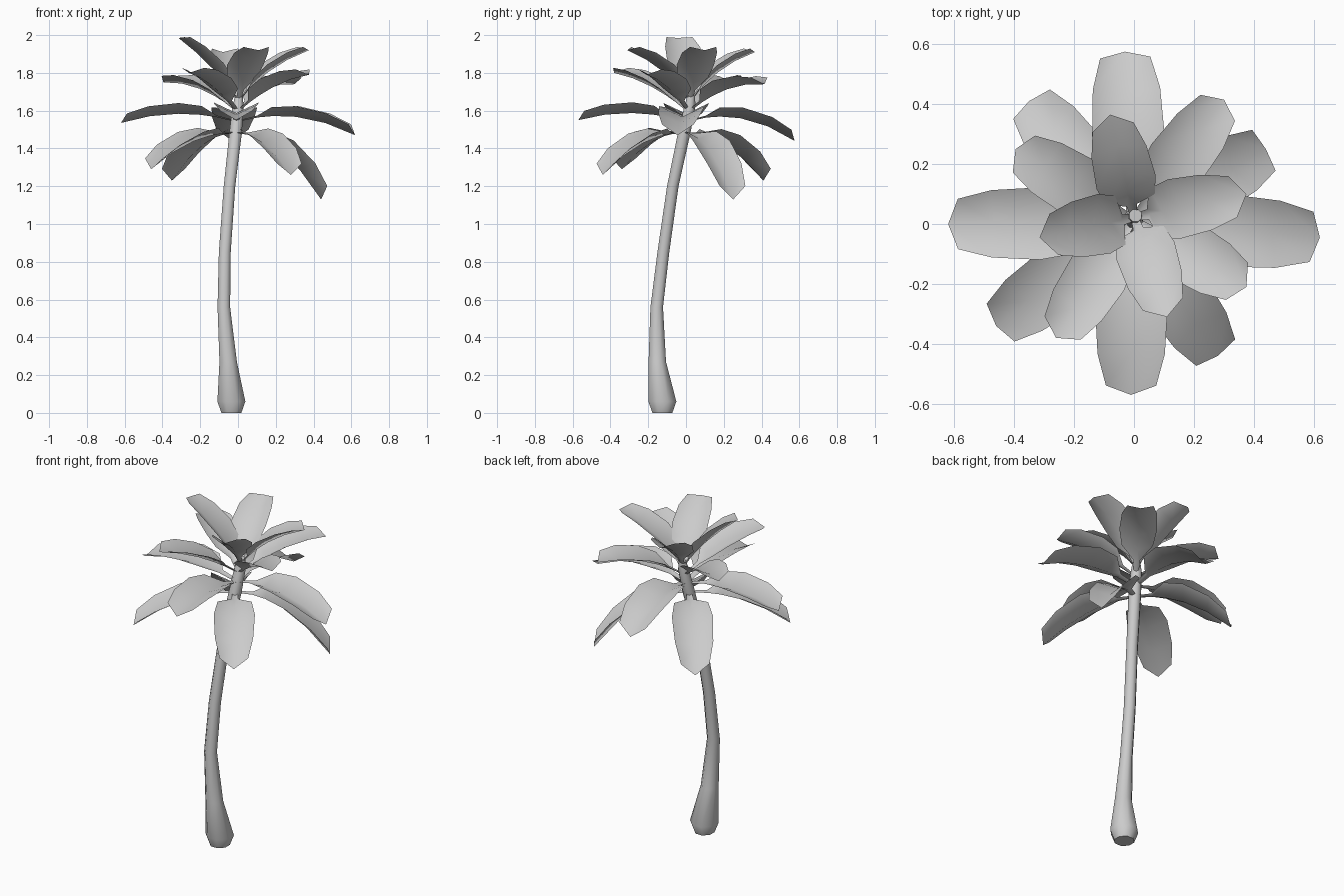
import bpy, math
from mathutils import Vector

if "Cube" in bpy.data.objects:
    bpy.data.objects.remove(bpy.data.objects["Cube"])

# trunk rings: x, y, z, radius
TRUNK = [(-.035, -.125, 0, .057), (-.035, -.125, .06, .08), (-.052, -.152, .27, .05),
         (-.075, -.155, .56, .036), (-.07, -.12, .85, .034), (-.045, -.07, 1.2, .033),
         (-.013, -.01, 1.48, .036), (0, .02, 1.62, .032), (.005, .028, 1.68, .022)]
SIDES = 8


def mesh_object(name, verts, faces):
    me = bpy.data.meshes.new(name)
    me.from_pydata(verts, [], faces)
    me.update()
    ob = bpy.data.objects.new(name, me)
    bpy.context.collection.objects.link(ob)
    for p in me.polygons:
        p.use_smooth = len(p.vertices) <= 4
    return ob


def trunk_point(z):
    for a, b in zip(TRUNK, TRUNK[1:]):
        if a[2] <= z <= b[2]:
            return Vector(a[:3]).lerp(Vector(b[:3]), (z - a[2]) / (b[2] - a[2]))


# curved trunk with a swollen foot
verts, faces = [], []
for x, y, z, r in TRUNK:
    for k in range(SIDES):
        a = 2 * math.pi * (k + .5) / SIDES
        verts.append((x + r * math.cos(a), y + r * math.sin(a), z))
for i in range(len(TRUNK) - 1):
    for k in range(SIDES):
        k2 = (k + 1) % SIDES
        faces.append((i * SIDES + k, i * SIDES + k2, (i + 1) * SIDES + k2, (i + 1) * SIDES + k))
faces.append(tuple(reversed(range(SIDES))))
faces.append(tuple(range(len(verts) - SIDES, len(verts))))
mesh_object("trunk", verts, faces)

# frond outline: position along the rib, half width, how far the edge lags the rib
OUTLINE = [(0, .013, 0), (.18, .02, 0), (.31, .095, 0), (.5, .115, 0),
           (.75, .107, 0), (1, .08, .07)]
FOLD = math.radians(28)


def frond(name, base_z, ctrl_f, ctrl_z, width, tip):
    base, tip = trunk_point(base_z), Vector(tip)
    ctrl = base.lerp(tip, ctrl_f)
    ctrl.z = ctrl_z
    side = Vector((0, 0, 1)).cross(tip - base).normalized()

    def rib(t):
        return base * (1 - t) ** 2 + ctrl * 2 * t * (1 - t) + tip * t * t

    verts, faces = [], []
    for t, w, lag in OUTLINE:
        te = t - lag
        tangent = ((ctrl - base) * (1 - te) + (tip - ctrl) * te).normalized()
        up = tangent.cross(side)
        w *= width
        lift = rib(te) + up * w * math.sin(FOLD)
        out = side * w
        verts += [lift + out, rib(t), lift - out]
    for i in range(len(OUTLINE) - 1):
        for j in (0, 1):
            a = i * 3 + j
            faces.append((a, a + 1, a + 4, a + 3))
    mesh_object(name, verts, faces)


# four tiers of four fronds: base height, bend position, bend height, width, tips
TIERS = {
    "top_frond": (1.64, .35, 1.83, .88, [(-.08, .365, 1.91), (-.315, -.045, 1.985),
                                         (.375, .1, 1.92), (.11, -.31, 1.92)]),
    "upper_frond": (1.59, .5, 1.76, .9, [(-.395, .25, 1.75), (.3, .415, 1.74),
                                         (.375, -.21, 1.79), (-.26, -.38, 1.80)]),
    "middle_frond": (1.54, .5, 1.63, 1.05, [(.62, -.045, 1.47), (-.03, .575, 1.44),
                                            (-.62, 0, 1.535), (-.01, -.57, 1.55)]),
    "lower_frond": (1.48, .5, 1.49, .98, [(-.35, .41, 1.23), (.44, .25, 1.13),
                                          (.28, -.44, 1.26), (-.46, -.34, 1.29)]),
}
for name, (bz, cf, cz, w, tips) in TIERS.items():
    for n, tip in enumerate(tips):
        frond(f"{name}_{n + 1}", bz, cf, cz, w, tip)
